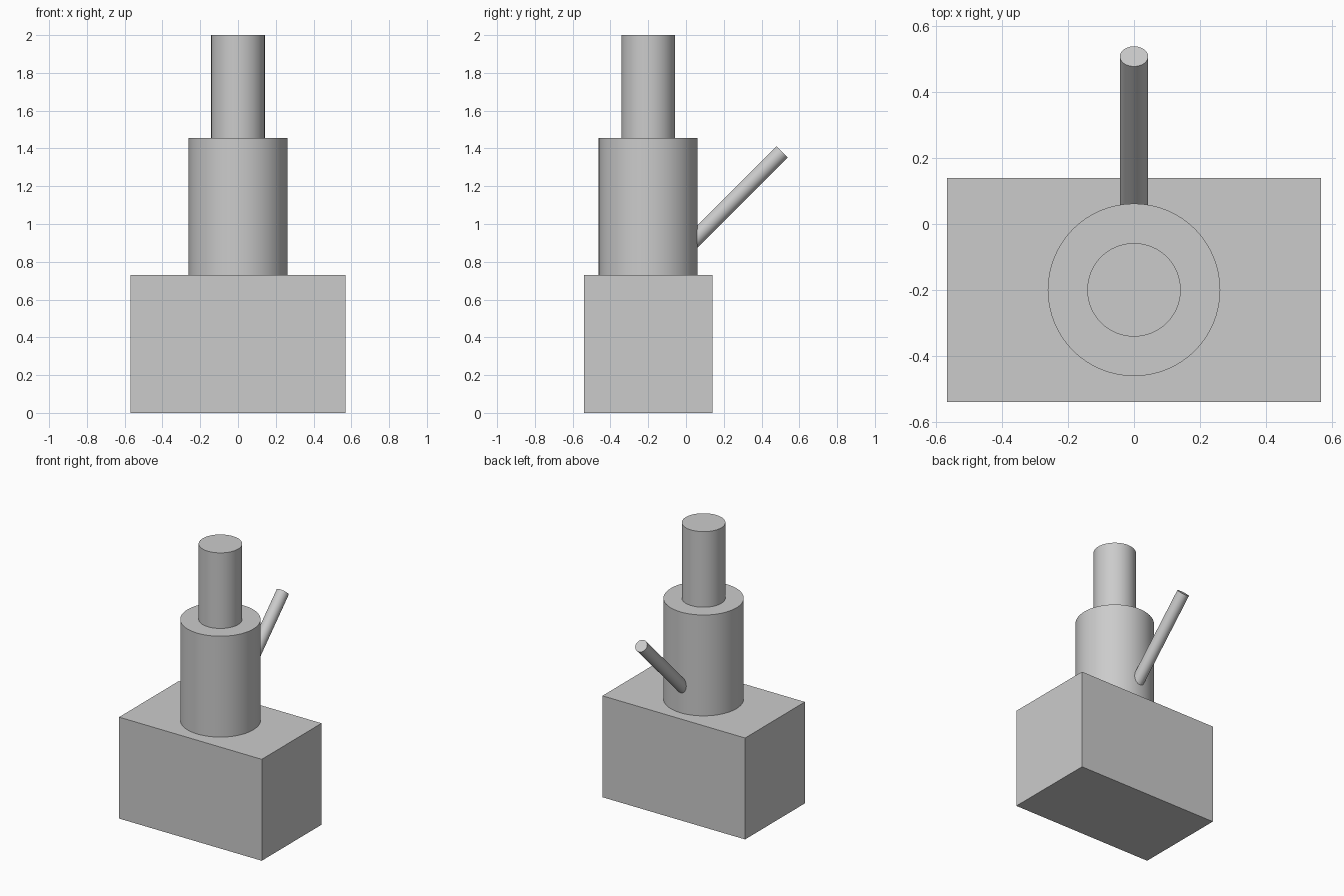
import bpy
from mathutils import Vector

default = bpy.data.objects.get("Cube")
if default:
    bpy.data.objects.remove(default, do_unlink=True)

# Single light grey material
GREY = (0.6, 0.6, 0.6, 1.0)
grey = bpy.data.materials.new("light_grey")
grey.use_nodes = True
grey.diffuse_color = GREY
for node in grey.node_tree.nodes:
    if node.type == 'BSDF_PRINCIPLED':
        node.inputs["Base Color"].default_value = GREY


def rod(name, start, end, radius):
    """Smooth capped cylinder running between two points."""
    a, b = Vector(start), Vector(end)
    axis = b - a
    bpy.ops.mesh.primitive_cylinder_add(
        vertices=64, radius=radius, depth=axis.length, location=(a + b) / 2,
        rotation=axis.to_track_quat('Z', 'Y').to_euler())
    obj = bpy.context.object
    obj.name = name
    obj.data.materials.append(grey)
    bpy.ops.object.shade_smooth_by_angle()
    return obj


# Rectangular base block
BASE_TOP = 0.73
bpy.ops.mesh.primitive_cube_add(size=1, location=(0, -0.201, BASE_TOP / 2))
base = bpy.context.object
base.name = "base_block"
base.scale = (1.136, 0.68, BASE_TOP)
bpy.ops.object.transform_apply(location=False, rotation=False, scale=True)
base.data.materials.append(grey)

# Stepped column standing on the base
COLUMN_Y = -0.2
rod("lower_column", (0, COLUMN_Y, BASE_TOP), (0, COLUMN_Y, 1.456), 0.262)
rod("upper_column", (0, COLUMN_Y, 1.456), (0, COLUMN_Y, 2.0), 0.142)

# Slanted handle rising out of the back of the lower column
rod("slanted_handle", (0, -0.04, 0.833), (0, 0.509, 1.382), 0.043)
